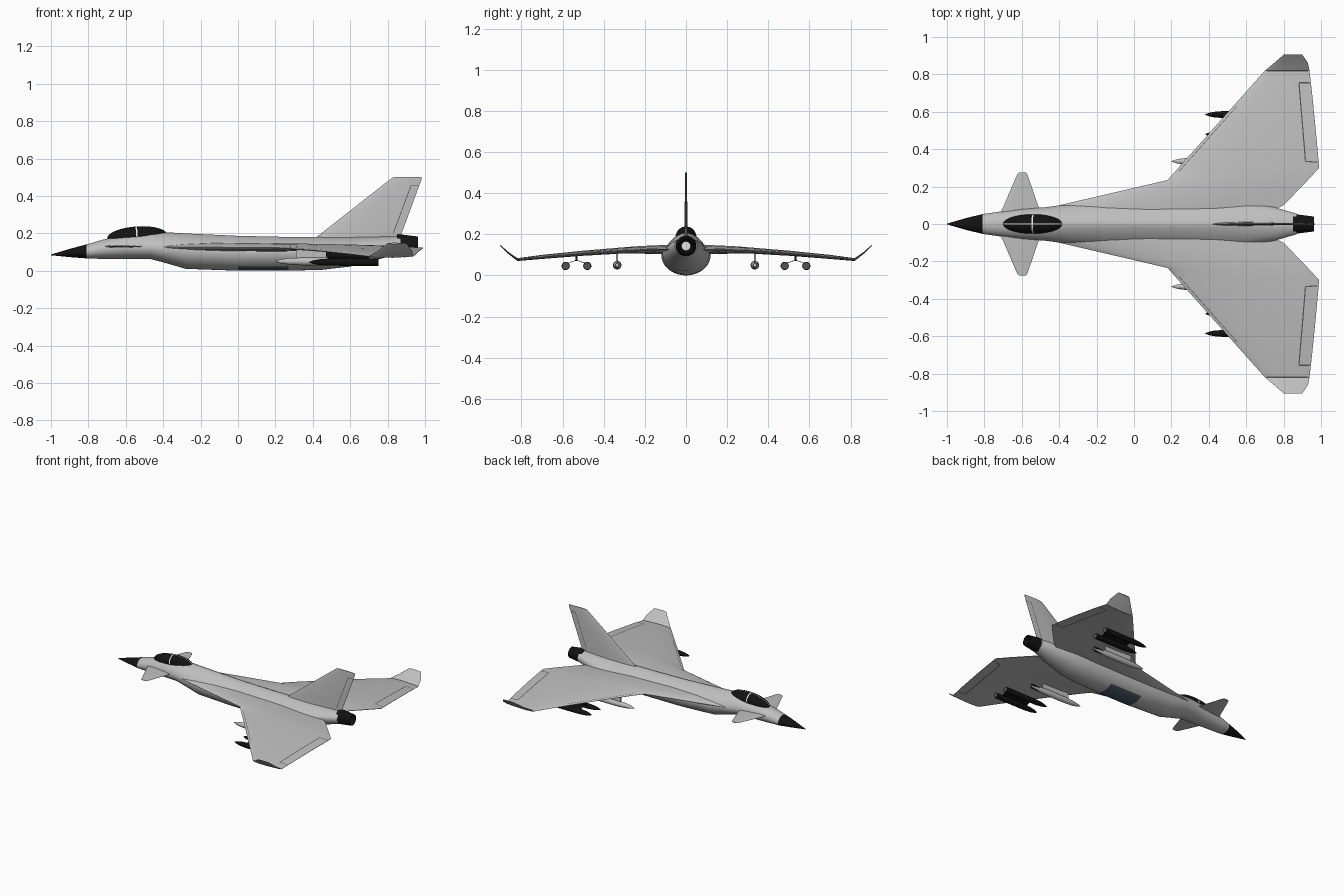
import bpy, bmesh
from math import sin, cos, pi, radians
from mathutils import Matrix, Vector

if "Cube" in bpy.data.objects:
    bpy.data.objects.remove(bpy.data.objects["Cube"], do_unlink=True)


def material(name, r, g, b):
    m = bpy.data.materials.new(name)
    m.use_nodes = True
    m.diffuse_color = (r, g, b, 1)
    bsdf = m.node_tree.nodes["Principled BSDF"]
    bsdf.inputs["Base Color"].default_value = (r, g, b, 1)
    bsdf.inputs["Roughness"].default_value = 0.6
    return m


GREY = material("airframe grey", 0.52, 0.52, 0.52)
BLACK = material("matt black", 0.006, 0.006, 0.006)
LINE = material("panel line grey", 0.09, 0.09, 0.09)
BLUE = material("belly panel blue grey", 0.07, 0.1, 0.13)
WHITE = material("frame white", 0.85, 0.85, 0.85)


def finish(name, bm, mats, mirror=False, angle=35):
    bmesh.ops.recalc_face_normals(bm, faces=bm.faces)
    me = bpy.data.meshes.new(name)
    bm.to_mesh(me)
    bm.free()
    for m in mats:
        me.materials.append(m)
    ob = bpy.data.objects.new(name, me)
    bpy.context.collection.objects.link(ob)
    bpy.ops.object.select_all(action='DESELECT')
    ob.select_set(True)
    bpy.context.view_layer.objects.active = ob
    bpy.ops.object.shade_smooth_by_angle(angle=radians(angle))
    if mirror:
        mod = ob.modifiers.new("mirror", 'MIRROR')
        mod.use_axis = (False, True, False)
    return ob


def loft(sections):
    """Skin a row of closed sections and cap both ends."""
    bm = bmesh.new()
    rings = [[bm.verts.new(p) for p in s] for s in sections]
    n = len(rings[0])
    for a, b in zip(rings, rings[1:]):
        for i in range(n):
            j = (i + 1) % n
            bm.faces.new((a[i], a[j], b[j], b[i]))
    bm.faces.new(rings[0])
    bm.faces.new(rings[-1])
    return bm


def lathe(profile, y, z, segs=20):
    """Turn (x, radius) points about an axis running along x."""
    return loft([[(x, y + r * cos(2 * pi * i / segs), z + r * sin(2 * pi * i / segs))
                  for i in range(segs)] for x, r in profile])


# Foils: stations are (span, leading x, trailing x, offset, thickness)
CHORD = [(0, .04), (.03, .3), (.1, .65), (.25, .95), (.45, 1), (.7, .75), (.88, .38), (1, .08)]


def half_thickness(f):
    for (a, ta), (b, tb) in zip(CHORD, CHORD[1:]):
        if f <= b:
            return (ta + (tb - ta) * (f - a) / (b - a)) / 2
    return CHORD[-1][1] / 2


def foil(name, stations, place, mirror):
    secs = []
    for s, le, te, c, t in stations:
        pts = [(f, 1) for f, _ in CHORD] + [(f, -1) for f, _ in reversed(CHORD)]
        secs.append([place(le + f * (te - le), s, c + side * t * half_thickness(f))
                     for f, side in pts])
    return finish(name, loft(secs), [GREY], mirror, 30)


def on_foil(stations, x, s, side):
    for a, b in zip(stations, stations[1:]):
        if s <= b[0]:
            k = (s - a[0]) / (b[0] - a[0])
            _, le, te, c, t = [p + (q - p) * k for p, q in zip(a, b)]
            f = min(max((x - le) / (te - le), 0), 1)
            return c + side * (t * half_thickness(f) + .0012)


def seams(name, stations, path, place, mirror, width=.006):
    """Thin dark ribbons following both skins of a foil."""
    bm = bmesh.new()
    for side in (1, -1):
        for p, q in zip(path, path[1:]):
            p, q = Vector(p), Vector(q)
            d = (q - p).normalized() * width / 2
            nrm = Vector((-d.y, d.x))
            prev = None
            for i in range(13):
                m = p.lerp(q, i / 12)
                pair = [bm.verts.new(place(v.x, v.y, on_foil(stations, v.x, v.y, side)))
                        for v in (m + nrm, m - nrm)]
                if prev:
                    bm.faces.new((prev[0], prev[1], pair[1], pair[0]))
                prev = pair
    return finish(name, bm, [LINE], mirror)


def flat(x, s, o):
    return (x, s, o)


def upright(x, s, o):
    return (x, o, s)


# Fuselage: x, half width, waist z, top z, bottom z, fullness of the upper half
BODY = [(-1, .002, .085, .087, .083, 2), (-.9, .031, .095, .117, .073, 2),
        (-.81, .053, .1, .141, .066, 2), (-.72, .066, .115, .167, .063, 2),
        (-.6, .08, .125, .192, .063, 2), (-.47, .09, .125, .207, .063, 1.8),
        (-.4, .1, .12, .207, .045, 1.6), (-.28, .112, .11, .2, .01, 1.5),
        (0, .12, .1, .187, 0, 1.4), (.27, .12, .1, .181, 0, 1.4),
        (.45, .12, .1, .18, .005, 1.4), (.6, .115, .11, .18, .022, 1.5),
        (.75, .09, .13, .182, .06, 1.8), (.87, .055, .142, .185, .095, 2)]


def body_ring(x, w, zm, zt, zb, n):
    pts = []
    for i in range(40):
        a = 2 * pi * (i + .5) / 40
        c, s = cos(a), sin(a)
        e = 2 / n if s > 0 else 1
        h = zt - zm if s > 0 else zm - zb
        pts.append((x, w * abs(c) ** e * (1 if c > 0 else -1),
                    zm + h * abs(s) ** e * (1 if s > 0 else -1)))
    return pts


bm = loft([body_ring(*st) for st in BODY])
for f in bm.faces:
    c = f.calc_center_median()
    if c.x < -.81:
        f.material_index = 1
    elif 0 < c.x < .27 and c.z < .02:
        f.material_index = 2
finish("fuselage", bm, [GREY, BLACK, BLUE])

# Canopy with a cross-shaped frame cut into it
bm = bmesh.new()
bmesh.ops.create_uvsphere(bm, u_segments=32, v_segments=16, radius=1)
bmesh.ops.transform(bm, verts=bm.verts, matrix=Matrix.Diagonal((.16, .052, .054, 1)))
for axis, half in ((0, .004), (1, .0015)):
    for side in (-half, half):
        co, no = Vector(), Vector()
        co[axis], no[axis] = side, 1
        bmesh.ops.bisect_plane(bm, geom=bm.verts[:] + bm.edges[:] + bm.faces[:],
                               plane_co=co, plane_no=no)
for f in bm.faces:
    c = f.calc_center_median()
    if abs(c.x) < .004 or abs(c.y) < .0015:
        f.material_index = 1
bmesh.ops.transform(bm, verts=bm.verts, matrix=Matrix.Translation((-.54, 0, .183))
                    @ Matrix.Rotation(radians(-4), 4, 'Y'))
finish("canopy", bm, [BLACK, WHITE])

# Engine nozzle with a pale core
bm = lathe([(.85, .05), (.88, .05), (.962, .04), (.962, .034), (.9, .022)], 0, .143, 24)
for f in bm.faces:
    if len(f.verts) > 4 and f.calc_center_median().x > .88:
        f.material_index = 1
finish("engine_nozzle", bm, [BLACK, WHITE])

# Cranked wings with upturned tips
WING = [(.05, -.6, .7, .125, .045), (.1, -.4, .8, .126, .045), (.235, .18, .93, .124, .036),
        (.3, .237, .99, .122, .03), (.5, .415, .972, .108, .025), (.7, .593, .952, .09, .02),
        (.82, .7, .938, .077, .014), (.862, .75, .93, .108, .01), (.905, .8, .9, .147, .006)]
foil("wings", WING, flat, True)
seams("elevon_seams", WING, [(.982, .33), (.917, .335), (.882, .755), (.938, .755)], flat, True)
seams("slat_seams", WING, [(.24, .28), (.55, .63)], flat, True, .003)
seams("wingtip_seams", WING, [(.71, .818), (.93, .818)], flat, True, .003)

# Foreplanes
foil("canards", [(.03, -.73, -.48, .13, .014), (.09, -.7, -.51, .13, .012),
                 (.265, -.625, -.57, .132, .006), (.275, -.615, -.578, .132, .004)], flat, True)

# Tail fin and rudder
FIN = [(.15, .38, .86, 0, .024), (.2, .445, .875, 0, .016), (.49, .815, .982, 0, .009),
       (.502, .835, .98, 0, .006)]
foil("tail_fin", FIN, upright, False)
seams("rudder_seams", FIN, [(.83, .2), (.925, .455), (.965, .455)], upright, False, .004)


# Underwing stores
def slab(name, x0, x1, top, bottom, thick, mat):
    """Plate running along x between two (y, z) edges."""
    ends = []
    for x in (x0, x1):
        ends.append([(x, y + s * thick / 2, z)
                     for (y, z), s in ((top, -1), (top, 1), (bottom, 1), (bottom, -1))])
    return finish(name, loft(ends), [mat], True)


bm = lathe([(.2, .001), (.225, .01), (.27, .017), (.34, .021), (.5, .021), (.58, .017),
            (.64, .008)], .335, .05)
finish("drop_tanks", bm, [GREY], True)
slab("tank_pylons", .31, .54, (.335, .118), (.335, .065), .01, GREY)
for label, y in (("inner", .48), ("outer", .585)):
    bm = lathe([(.38, .001), (.4, .009), (.43, .015), (.48, .019), (.75, .02), (.75, .016)],
               y, .046)
    for f in bm.faces:
        c = f.calc_center_median()
        if len(f.verts) > 4 and c.x > .7:
            f.material_index = 1
    finish(label + "_missiles", bm, [BLACK, LINE], True)
    slab(label + "_rack_arms", .48, .7, (.532, .075), (y, .055), .008, BLACK)
slab("missile_pylons", .47, .7, (.532, .106), (.532, .07), .01, BLACK)
for label, dy, dz in (("flat", 1, 0), ("upright", 0, 1)):
    d = .02
    slab("tank_tail_" + label, .57, .64, (.335 - d * dy, .05 + d * dz),
         (.335 + d * dy, .05 - d * dz), .003 if dz else .0, BLACK)
